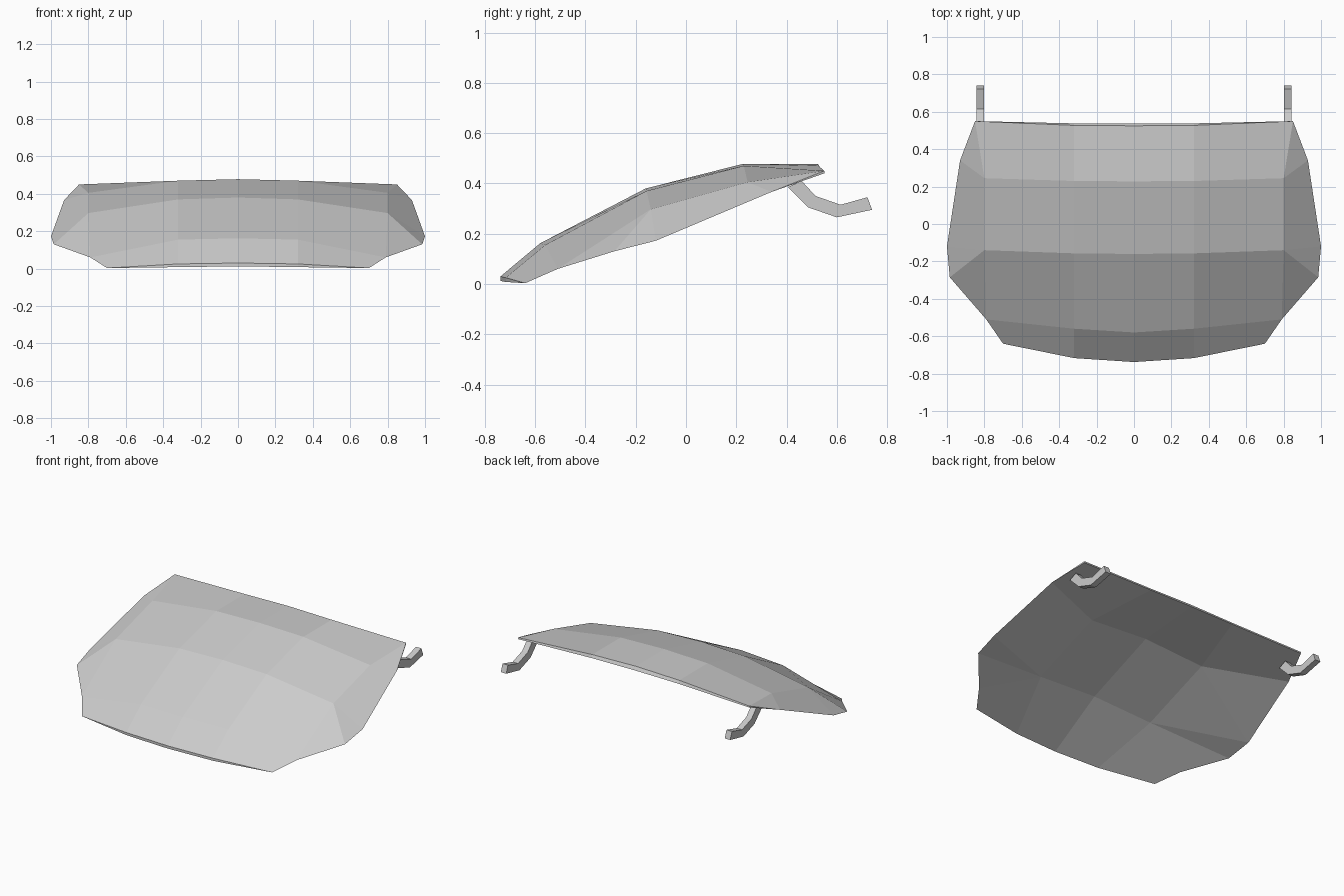
import bpy, bmesh

if "Cube" in bpy.data.objects:
    bpy.data.objects.remove(bpy.data.objects["Cube"])

# Half-panel outer skin, front to back: centre, rib, shoulder, side edge
ROWS = [
    [(0, -.738, .030), (.32, -.717, .025), (.70, -.64, .003), (.70, -.64, .003)],
    [(0, -.58, .162), (.32, -.56, .155), (.79, -.51, .060), (.79, -.51, .060)],
    [(0, -.16, .380), (.32, -.157, .370), (.80, -.14, .297), (.985, -.285, .130)],
    [(0, -.16, .380), (.32, -.157, .370), (.80, -.14, .297), (1.0, -.12, .172)],
    [(0, .228, .478), (.32, .23, .470), (.80, .245, .405), (.93, .34, .366)],
    [(0, .525, .477), (.32, .527, .470), (.85, .55, .450), (.85, .55, .450)],
]
EDGE = [row[3] for row in ROWS]
REAR_CORNER = (.85, .55, .440)
# Underside, front to back: centre and rib points
UNDER = [
    [(0, -.738, .012), (.32, -.717, .008)],
    [(0, -.37, .232), (.43, -.36, .205)],
    [(0, .11, .420), (.43, .12, .385)],
    [(0, .538, .455), (.32, .538, .452)],
]


def make_object(name, bm):
    bmesh.ops.remove_doubles(bm, verts=bm.verts, dist=.0005)
    bmesh.ops.recalc_face_normals(bm, faces=bm.faces)
    me = bpy.data.meshes.new(name)
    bm.to_mesh(me)
    bm.free()
    ob = bpy.data.objects.new(name, me)
    bpy.context.collection.objects.link(ob)
    return ob


def add_face(bm, *pts):
    unique = list(dict.fromkeys(pts))
    if len(unique) > 2:
        bm.faces.new([bm.verts.new(p) for p in unique])


def add_grid(bm, rows):
    for a, b in zip(rows, rows[1:]):
        for i in range(len(a) - 1):
            add_face(bm, a[i], a[i + 1], b[i + 1], b[i])


# Hood panel: domed outer skin over a shallower inner skin
bm = bmesh.new()
add_grid(bm, ROWS)
add_grid(bm, UNDER)
ribs = [row[1] for row in UNDER]
add_face(bm, ribs[0], EDGE[0], EDGE[1], ribs[1])
add_face(bm, ribs[1], EDGE[1], EDGE[2])
add_face(bm, ribs[1], EDGE[2], EDGE[3])
add_face(bm, ribs[1], EDGE[3], ribs[2])
add_face(bm, ribs[2], EDGE[3], EDGE[4])
add_face(bm, ribs[2], EDGE[4], REAR_CORNER, ribs[3])
# Front and rear lips
add_grid(bm, [ROWS[0][:3], UNDER[0] + [EDGE[0]]])
add_grid(bm, [ROWS[5][:3], UNDER[3] + [REAR_CORNER]])
add_face(bm, EDGE[4], EDGE[5], REAR_CORNER)
hood = make_object("hood_panel", bm)
mod = hood.modifiers.new("mirror", 'MIRROR')
mod.use_clip = True

# Cranked hinge arms: extruded side profile (y, z)
ARM = [(.405, .385), (.46, .41), (.515, .35), (.615, .315),
       (.722, .345), (.74, .295), (.60, .265), (.485, .305)]
for side, x0 in (("left", -.843), ("right", .803)):
    bm = bmesh.new()
    ends = [[(x, y, z) for y, z in ARM] for x in (x0, x0 + .04)]
    for end in ends:
        add_face(bm, *end)
    add_grid(bm, [e + e[:1] for e in ends])
    make_object("hinge_arm_" + side, bm)
